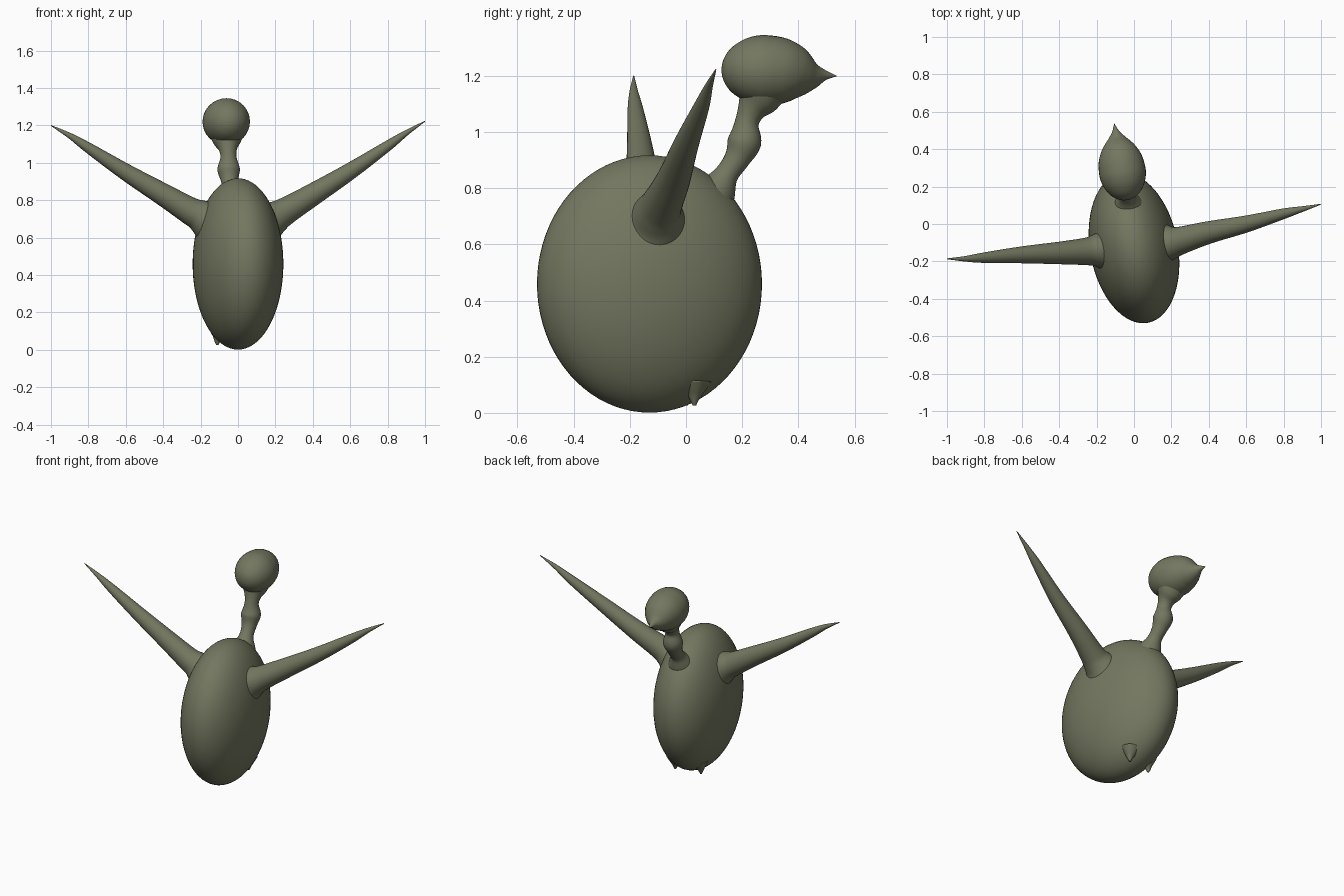
import bpy, bmesh, math
from mathutils import Vector, Matrix

if "Cube" in bpy.data.objects:
    bpy.data.objects.remove(bpy.data.objects["Cube"])

olive = bpy.data.materials.new("olive grey")
olive.diffuse_color = (0.172, 0.185, 0.116, 1)
olive.use_nodes = True
olive.node_tree.nodes["Principled BSDF"].inputs["Base Color"].default_value = olive.diffuse_color


def finish(name, bm):
    bmesh.ops.recalc_face_normals(bm, faces=bm.faces)
    me = bpy.data.meshes.new(name)
    bm.to_mesh(me)
    bm.free()
    me.materials.append(olive)
    for p in me.polygons:
        p.use_smooth = True
    ob = bpy.data.objects.new(name, me)
    bpy.context.collection.objects.link(ob)
    return ob


def spline(pts, n):
    """Catmull-Rom through (x, y, z, radius) points."""
    P = [Vector(p) for p in pts]
    P = [P[0]] + P + [P[-1]]
    out = []
    for i in range(1, len(P) - 2):
        a, b, c, d = P[i - 1:i + 3]
        for k in range(n):
            t = k / n
            out.append(0.5 * (2 * b + (c - a) * t + (2 * a - 5 * b + 4 * c - d) * t * t
                              + (3 * b - a - 3 * c + d) * t ** 3))
    return out + [P[-1]]


def sweep(name, pts, sides=32, n=5):
    """Round tapering form whose radius follows the path."""
    path = spline(pts, n)
    axis = (path[-1].xyz - path[0].xyz).normalized()
    bm = bmesh.new()
    rings = []
    for i, p in enumerate(path):
        d = path[min(i + 1, len(path) - 1)].xyz - path[max(i - 1, 0)].xyz
        q = axis.to_track_quat('Z', 'Y')
        q = axis.rotation_difference(d.normalized()) @ q
        r = max(p.w, 0.001)
        rings.append([bm.verts.new(p.xyz + q @ Vector((r * math.cos(a), r * math.sin(a), 0)))
                      for a in (2 * math.pi * k / sides for k in range(sides))])
    for a, b in zip(rings, rings[1:]):
        for k in range(sides):
            j = (k + 1) % sides
            bm.faces.new((a[k], a[j], b[j], b[k]))
    bm.faces.new(rings[0])
    bm.faces.new(rings[-1])
    return finish(name, bm)


# Body: tall flattened egg, turned slightly
TURN = math.radians(10.5)
bm = bmesh.new()
bmesh.ops.create_uvsphere(bm, u_segments=64, v_segments=40, radius=1)
bmesh.ops.transform(bm, verts=bm.verts, matrix=Matrix.Translation((0, -0.13, 0.459))
                    @ Matrix.Rotation(TURN, 4, 'Z') @ Matrix.Diagonal((0.235, 0.405, 0.458, 1)))
finish("body", bm)

# Wings: raised tapering spikes with flared roots
sweep("right_wing", [(0.10, -0.12, 0.64, 0.13), (0.16, -0.105, 0.685, 0.108), (0.21, -0.098, 0.715, 0.085),
                     (0.26, -0.085, 0.745, 0.073), (0.40, -0.045, 0.83, 0.060), (0.60, 0.0, 0.955, 0.045),
                     (0.80, 0.055, 1.09, 0.028), (0.90, 0.08, 1.16, 0.015), (1.0, 0.106, 1.222, 0.002)])
sweep("left_wing", [(-0.10, -0.13, 0.65, 0.13), (-0.16, -0.138, 0.69, 0.108), (-0.21, -0.142, 0.72, 0.085),
                    (-0.26, -0.147, 0.745, 0.073), (-0.40, -0.155, 0.83, 0.060), (-0.60, -0.165, 0.95, 0.045),
                    (-0.80, -0.18, 1.08, 0.028), (-0.90, -0.186, 1.145, 0.015), (-1.0, -0.186, 1.199, 0.002)])


# Neck and head lie on the turned centre line
def on_axis(y, z, r):
    return (-0.062 - 0.17 * (y - 0.28), y, z, r)


sweep("neck", [on_axis(*p) for p in [
    (0.08, 0.75, 0.10), (0.115, 0.80, 0.068), (0.145, 0.85, 0.043), (0.182, 0.905, 0.046),
    (0.208, 0.965, 0.060), (0.216, 1.03, 0.043), (0.232, 1.075, 0.050), (0.255, 1.115, 0.075),
    (0.27, 1.15, 0.09)]])

# Head running smoothly into the beak
sweep("head_and_beak", [on_axis(*p) for p in [
    (0.128, 1.221, 0.0), (0.131, 1.221, 0.025), (0.142, 1.221, 0.052), (0.165, 1.221, 0.081),
    (0.20, 1.221, 0.105), (0.24, 1.221, 0.120), (0.28, 1.220, 0.125), (0.34, 1.217, 0.119),
    (0.39, 1.211, 0.100), (0.43, 1.204, 0.073), (0.46, 1.201, 0.046), (0.495, 1.202, 0.019),
    (0.536, 1.199, 0.001)]])

# Feet: tiny pointed nubs under the body
for side, x, y in (("left", -0.11, 0.0), ("right", 0.057, 0.03)):
    sweep(side + "_foot", [(x * 0.9, y, 0.11, 0.06), (x * 0.95, y, 0.075, 0.036),
                           (x, y, 0.05, 0.018), (x, y, 0.026, 0.006)], sides=20)
